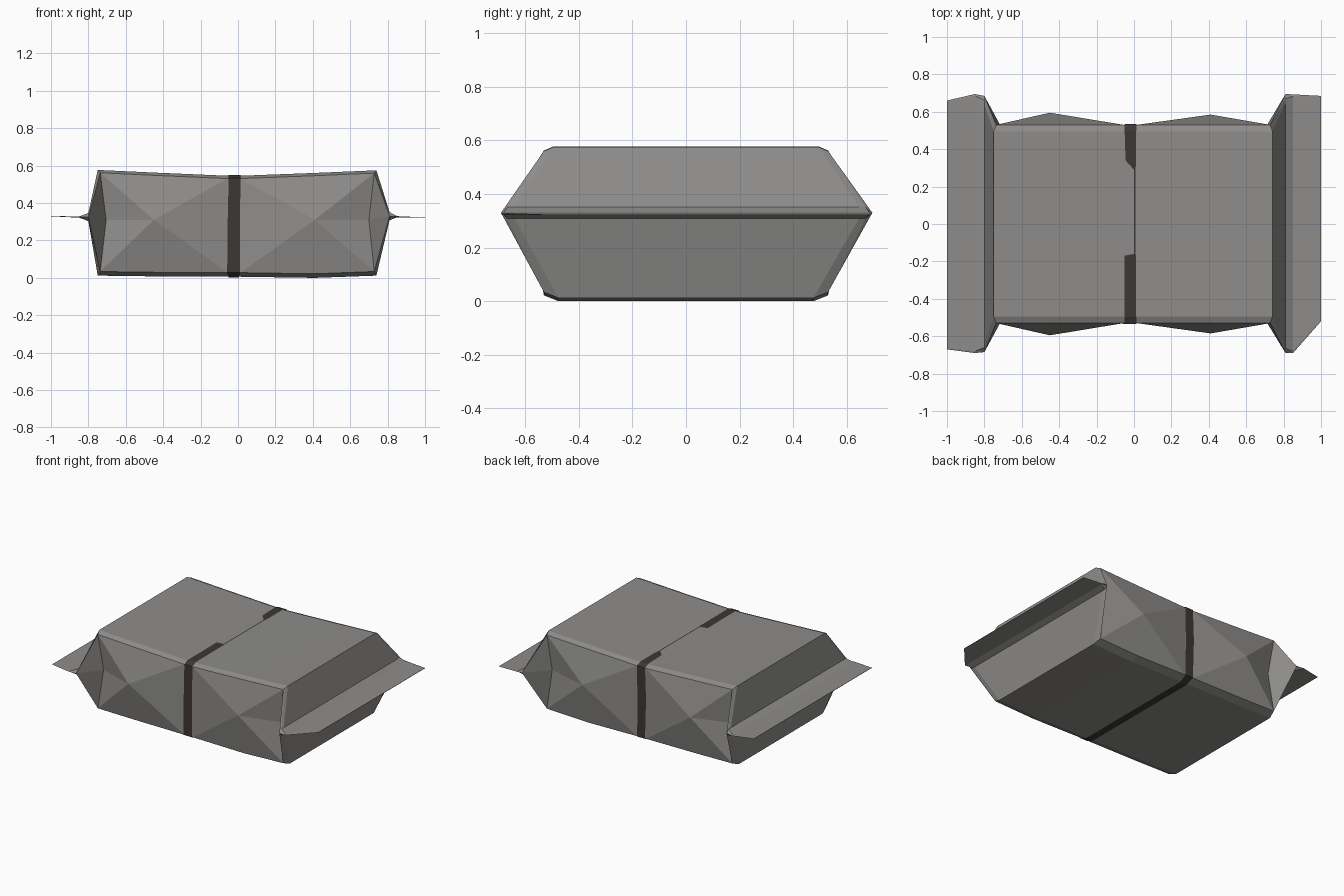
import bpy

if "Cube" in bpy.data.objects:
    bpy.data.objects.remove(bpy.data.objects["Cube"])


def material(name, rgb):
    m = bpy.data.materials.new(name)
    m.diffuse_color = (*rgb, 1)
    m.use_nodes = True
    m.node_tree.nodes["Principled BSDF"].inputs["Base Color"].default_value = m.diffuse_color
    return m


def make_object(name, verts, faces, mat):
    mesh = bpy.data.meshes.new(name)
    mesh.from_pydata(verts, [], faces)
    mesh.materials.append(mat)
    mesh.validate()
    ob = bpy.data.objects.new(name, mesh)
    bpy.context.collection.objects.link(ob)
    return ob


foil = material("grey wrapper", (0.27, 0.265, 0.255))
dark = material("dark band", (0.045, 0.038, 0.036))


# Cross-section rings: 5 points per side, front side bottom-up then back side top-down
def fin_ring(x, front, back, z, t, inset=0.05):
    def half(s, y):
        return [(x, s * (y - inset), z - t), (x, s * (y - inset / 2), z - t),
                (x, s * y, z), (x, s * (y - inset / 2), z + t), (x, s * (y - inset), z + t)]
    return half(-1, front) + half(1, back)[::-1]


def body_ring(x, z0, z1, mid_y, mid_x=None, corner=0.53, mid_z=0.31):
    mx = x if mid_x is None else mid_x

    def half(s):
        return [(x, s * 0.475, z0), (mx * 0.3 + x * 0.7, s * corner, z0 + 0.022),
                (mx, s * mid_y, mid_z),
                (mx * 0.3 + x * 0.7, s * corner, z1 - 0.015), (x, s * 0.495, z1)]
    return half(-1) + half(1)[::-1]


# Each station: ring, and whether side diagonals fan out from its middle point
stations = [
    (fin_ring(-1.0, 0.67, 0.66, 0.330, 0.001, 0.01), False),
    (fin_ring(-0.85, 0.69, 0.695, 0.325, 0.003, 0.02), False),
    (fin_ring(-0.80, 0.685, 0.685, 0.325, 0.022), True),
    (body_ring(-0.75, 0.012, 0.577, 0.51, -0.705), False),
    (body_ring(-0.45, 0.008, 0.563, 0.595), True),
    (body_ring(-0.055, 0.006, 0.546, 0.53), False),
    (body_ring(0.015, 0.006, 0.546, 0.53), False),
    (body_ring(0.41, 0.000, 0.561, 0.585), True),
    (body_ring(0.74, 0.012, 0.575, 0.51, 0.70), False),
    (fin_ring(0.81, 0.69, 0.695, 0.330, 0.022), True),
    (fin_ring(0.85, 0.69, 0.693, 0.327, 0.003, 0.02), False),
    (fin_ring(1.0, 0.52, 0.685, 0.322, 0.001, 0.01), False),
]

# Wrapper skin lofted through the stations
n = 10
verts = [p for ring, _ in stations for p in ring]
faces = []
for i in range(len(stations) - 1):
    for k in range(n):
        j = (k + 1) % n
        a, b = i * n + k, i * n + j
        c, d = b + n, a + n
        # keep folds on the pointed vertices (ring indices 2 and 7)
        apex_near = stations[i][1]
        apex_is_k = k in (2, 7)
        if (k in (1, 2, 6, 7)):
            if apex_near == apex_is_k:
                faces += [(a, d, c), (a, c, b)]
            else:
                faces += [(a, d, b), (b, d, c)]
        else:
            faces.append((a, d, c, b))
last = (len(stations) - 1) * n
faces += [tuple(range(n)), tuple(range(last + n - 1, last - 1, -1))]
wrapper = make_object("wrapper", verts, faces, foil)

# Thin band around the middle; path points are (y, z, left x, right x)
path = [(-0.47, 0.002, -0.05, 0.005), (-0.534, 0.028, -0.058, 0.012),
        (-0.534, 0.31, -0.055, 0.010), (-0.534, 0.534, -0.050, 0.014),
        (-0.496, 0.550, -0.050, 0.012), (-0.32, 0.550, -0.050, 0.010),
        (-0.17, 0.550, -0.052, 0.010), (-0.16, 0.550, 0.000, 0.008),
        (0.29, 0.550, 0.000, 0.008), (0.34, 0.550, -0.045, 0.012),
        (0.496, 0.550, -0.050, 0.012), (0.534, 0.534, -0.050, 0.014),
        (0.534, 0.31, -0.058, 0.010), (0.534, 0.028, -0.050, 0.012),
        (0.47, 0.002, -0.05, 0.005)]
bv = [v for y, z, x0, x1 in path for v in ((x0, y, z), (x1, y, z))]
m = len(path)
bf = [(2 * i, 2 * i + 1, 2 * ((i + 1) % m) + 1, 2 * ((i + 1) % m)) for i in range(m)]
band = make_object("band", bv, bf, dark)

# Consistent outward normals
import bmesh
for ob in (wrapper, band):
    bm = bmesh.new()
    bm.from_mesh(ob.data)
    bmesh.ops.recalc_face_normals(bm, faces=bm.faces)
    bm.to_mesh(ob.data)
    bm.free()
